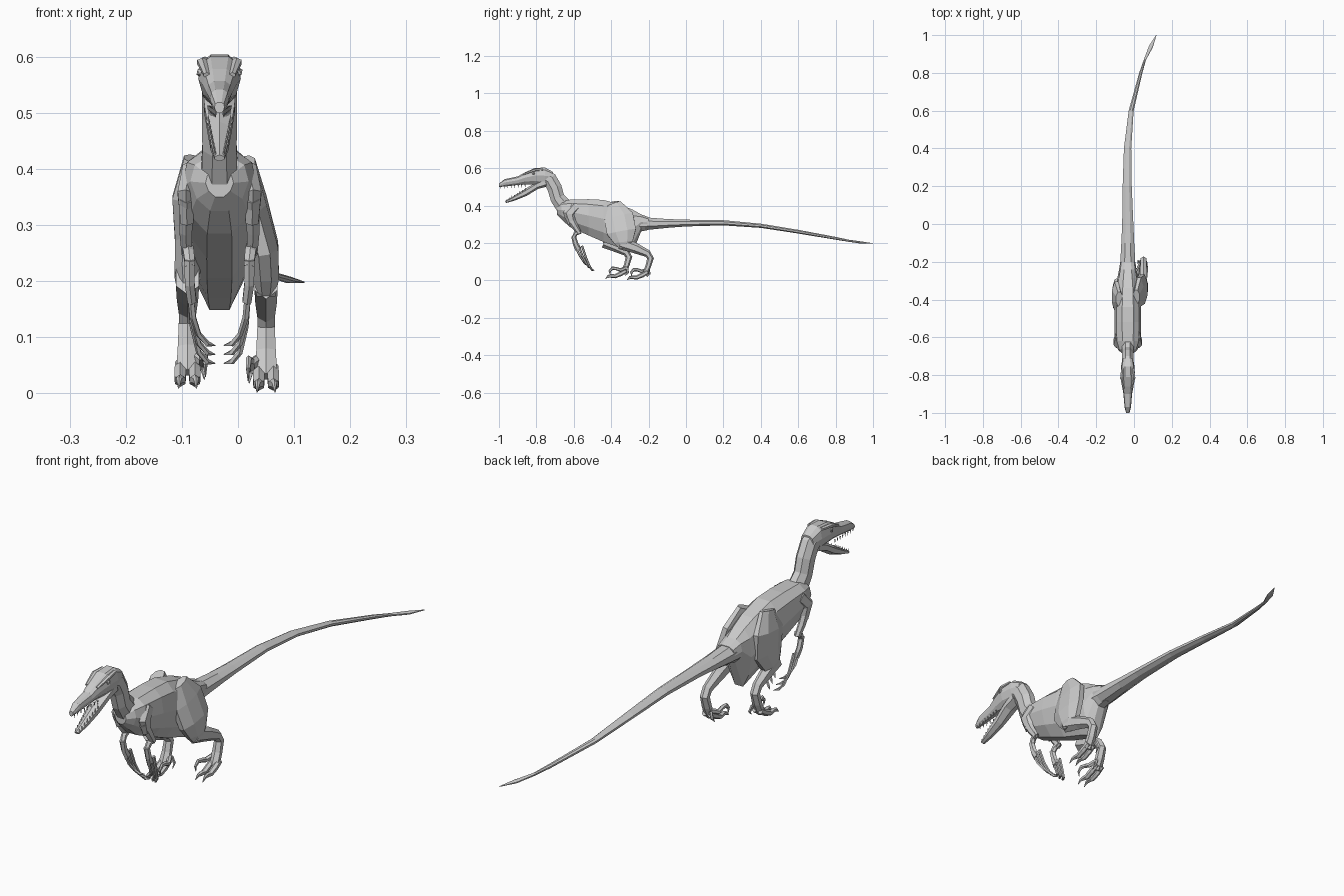
import bpy, bmesh, math
from mathutils import Vector, Matrix

CX = -0.033  # body centre line

def polygon(n):
    return [(math.cos(2 * math.pi * (i + .5) / n), math.sin(2 * math.pi * (i + .5) / n)) for i in range(n)]

HALF = [(.42, 1), (.85, .72), (1, .1), (.78, -.55), (.32, -1)]
TORSO = HALF + [(-x, z) for x, z in reversed(HALF)]

def loft(name, pts, shape=None, upright=False):
    """Skin rings (x, y, z, half width, half height) along a path."""
    shape = shape or polygon(6)
    bm = bmesh.new()
    P = [Vector(p[:3]) for p in pts]
    rings = []
    for i, p in enumerate(pts):
        t = (P[min(i + 1, len(P) - 1)] - P[max(i - 1, 0)]).normalized()
        if upright:
            t.z = 0
            t.normalize()
        side = Vector((1, 0, 0))
        side = (side - t * t.dot(side)).normalized()
        up = Vector((0, 0, 1)) if upright else t.cross(side)
        rings.append([bm.verts.new(P[i] + side * a * p[3] + up * b * p[4]) for a, b in shape])
    n = len(shape)
    for r, q in zip(rings, rings[1:]):
        for k in range(n):
            bm.faces.new((r[k], r[(k + 1) % n], q[(k + 1) % n], q[k]))
    bm.faces.new(rings[0])
    bm.faces.new(rings[-1])
    return finish(name, bm)

def finish(name, bm):
    bmesh.ops.recalc_face_normals(bm, faces=bm.faces)
    me = bpy.data.meshes.new(name)
    bm.to_mesh(me)
    bm.free()
    ob = bpy.data.objects.new(name, me)
    bpy.context.collection.objects.link(ob)
    return ob

def slab(y, top, bottom, hw, x=CX):
    return (x, y, (top + bottom) / 2, hw, (top - bottom) / 2)

# Torso with pelvis
loft("torso", [slab(*s) for s in [
    (-.69, .395, .35, .025), (-.665, .42, .325, .052), (-.62, .432, .285, .068),
    (-.52, .434, .24, .071), (-.44, .43, .205, .07), (-.34, .402, .17, .064),
    (-.285, .378, .148, .055), (-.24, .353, .262, .046), (-.2, .338, .27, .04)]], TORSO, True)

# Long tail with leaf-like end
loft("tail", [slab(*s) for s in [
    (-.30, .382, .25, .05), (-.22, .34, .266, .044), (-.1, .33, .279, .037), (0, .326, .287, .032),
    (.2, .323, .293, .026, -.036), (.4, .304, .28, .021, -.034), (.6, .271, .25, .014, -.015),
    (.8, .233, .217, .009, .036), (.87, .218, .206, .006, .058),
    (.94, .208, .196, .012, .09), (1, .199, .196, .001, .118)]], polygon(8), True)

# Neck
loft("neck", [(CX, -.60, .36, .045, .06), (CX, -.65, .392, .035, .05), (CX, -.687, .44, .033, .042),
              (CX, -.703, .495, .034, .042), (CX, -.728, .54, .034, .042),
              (CX, -.765, .56, .032, .042)], polygon(8))

# Skull and open lower jaw
loft("skull", [slab(*s) for s in [
    (-.712, .58, .52, .028), (-.755, .604, .505, .036), (-.81, .6, .512, .038), (-.86, .578, .514, .03),
    (-.90, .556, .51, .023), (-.97, .541, .502, .017), (-1, .518, .499, .009)]], TORSO, True)
loft("lower_jaw", [(CX, -.75, .525, .033, .025), (CX, -.80, .505, .031, .018), (CX, -.86, .468, .024, .018),
                   (CX, -.92, .438, .018, .012), (CX, -.965, .419, .01, .006)])

# Brow ridges, eyes and teeth
bm = bmesh.new()
def cone(x, y, z, down, h=.016):
    m = Matrix.Translation((x, y, z))
    if down:
        m = m @ Matrix.Rotation(math.pi, 4, 'X')
    bmesh.ops.create_cone(bm, cap_ends=True, segments=4, radius1=.0035, radius2=0, depth=h, matrix=m)
for s in (-1, 1):
    for i in range(8):
        f = i / 7
        cone(CX + s * (.019 - .012 * f), -.86 - .13 * f, .505 - .007 * f, True)
        cone(CX + s * (.02 - .012 * f), -.86 - .1 * f, .489 - .06 * f, False)
finish("teeth", bm)
for s in (-1, 1):
    loft("brow_ridge", [(CX + s * .026, -.765, .593, .009, .007), (CX + s * .031, -.81, .59, .01, .008),
                        (CX + s * .023, -.87, .567, .006, .005)])
    bm = bmesh.new()
    bmesh.ops.create_icosphere(bm, subdivisions=1, radius=.01,
                               matrix=Matrix.Translation((CX + s * .032, -.815, .572)))
    finish("eye", bm)

# Arms with three clawed fingers each
for s in (-1, 1):
    def a(x, *rest):
        return (CX + s * x, *rest)
    loft("shoulder", [a(.05, -.59, .395, .018, .03), a(.06, -.625, .355, .017, .034), a(.058, -.61, .305, .013, .022)])
    loft("upper_arm", [a(.058, -.63, .35, .014, .024), a(.06, -.595, .29, .013, .018), a(.058, -.568, .25, .011, .013)])
    loft("forearm", [a(.058, -.565, .262, .012, .013), a(.055, -.59, .25, .011, .012), a(.052, -.603, .225, .01, .01)])
    loft("hand", [a(.053, -.602, .238, .011, .012), a(.053, -.59, .195, .01, .015), a(.049, -.575, .165, .009, .017)])
    for k in range(3):
        y, z = k * .018, k * .016
        loft("finger", [a(.052, -.592 + y, .185, .006, .006), a(.047, -.57 + y, .135 - z * .5, .006, .006),
                        a(.037, -.55 + y, .105 - z, .005, .006), a(.022, -.538 + y, .088 - z, .005, .006),
                        a(.008, -.525 + y, .085 - z, .001, .001)], polygon(5))

# Legs: thigh, shank, foot, two walking toes and a raised sickle claw
def leg(s, hx, dy, dz):
    def p(x, y, z, w, h, f=1.0):
        return (x, y + dy * f, z + dz, w, h)
    loft("thigh", [p(CX + s * .045, -.385, .41, .02, .04, .1), p(CX + s * .06, -.36, .34, .026, .085, .2),
                   p(hx - s * .003, -.345, .26, .027, .085, .35), p(hx, -.335, .205, .025, .055, .6),
                   p(hx, -.335, .172, .018, .025, .7)], polygon(8))
    loft("shank", [p(hx, -.35, .2, .024, .034, .75), p(hx, -.27, .172, .022, .028, .9),
                   p(hx, -.205, .143, .018, .02), p(hx, -.19, .118, .018, .018),
                   p(hx, -.202, .075, .02, .015), p(hx, -.222, .03, .023, .014)])
    for k in (-1, 1):
        x = hx + k * .013
        loft("toe", [p(x, -.205, .045, .01, .012), p(x, -.235, .028, .012, .013), p(x, -.265, .015, .011, .011),
                     p(x, -.285, .017, .008, .01), p(x + k * .002, -.3, .015, .005, .008),
                     p(x + k * .003, -.316, .002, .001, .001)])
    x = hx - s * .028
    loft("sickle_toe", [p(hx - s * .015, -.205, .06, .009, .01), p(x, -.235, .048, .009, .01),
                        p(x, -.258, .056, .008, .009), p(x - s * .003, -.278, .058, .006, .01),
                        p(x - s * .004, -.293, .043, .004, .007), p(x - s * .004, -.29, .022, .001, .001)])
    loft("dew_claw", [p(x + s * .01, -.2, .06, .007, .007), p(x, -.195, .035, .005, .006),
                      p(x - s * .002, -.21, .018, .001, .001)], polygon(5))

leg(1, .05, 0, 0)
leg(-1, -.09, -.115, .007)
